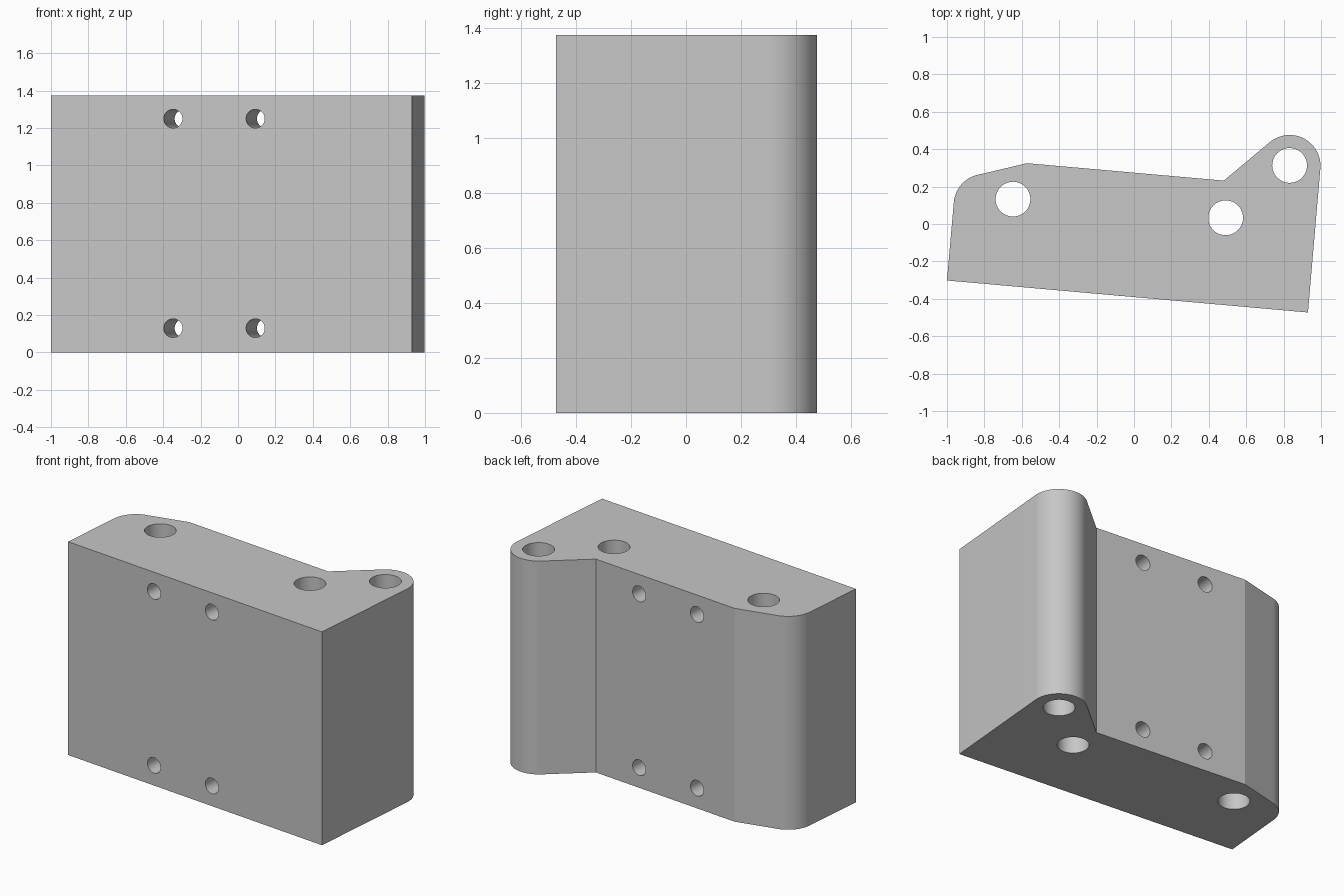
import bpy
import bmesh
from math import cos, sin, radians
from mathutils import Matrix, Vector

HEIGHT = 1.375
TILT = radians(-5.04)  # the block is turned slightly about the vertical

if "Cube" in bpy.data.objects:
    bpy.data.objects.remove(bpy.data.objects["Cube"])

grey = bpy.data.materials.new("plain grey")
grey.use_nodes = True
colour = (0.57, 0.57, 0.57, 1)
grey.diffuse_color = colour
grey.node_tree.nodes["Principled BSDF"].inputs["Base Color"].default_value = colour


def arc(cx, cy, r, start, end, steps=24):
    angles = [radians(start + (end - start) * i / steps) for i in range(steps + 1)]
    return [(cx + r * cos(a), cy + r * sin(a)) for a in angles]


def make_object(name, bm):
    bmesh.ops.recalc_face_normals(bm, faces=bm.faces[:])
    mesh = bpy.data.meshes.new(name)
    bm.to_mesh(mesh)
    bm.free()
    mesh.materials.append(grey)
    obj = bpy.data.objects.new(name, mesh)
    bpy.context.collection.objects.link(obj)
    return obj


def add_cylinder(bm, centre, radius, depth, rotation=Matrix()):
    bmesh.ops.create_cone(bm, cap_ends=True, segments=48, radius1=radius,
                          radius2=radius, depth=depth,
                          matrix=Matrix.Translation(centre) @ rotation)


# Body: outline with a rounded ear and a rounded corner, extruded upwards
outline = [(-1, -0.302), (0.93, -0.473)]
outline += arc(0.832, 0.311, 0.165, -5, 129.5)
outline += [(0.48, 0.232), (-0.572, 0.325)]
outline += arc(-0.799, 0.102, 0.165, 103, 175)

bm = bmesh.new()
base = bm.faces.new([bm.verts.new((x, y, 0)) for x, y in outline])
walls = bmesh.ops.extrude_face_region(bm, geom=[base], use_keep_orig=True)
top = [v for v in walls["geom"] if isinstance(v, bmesh.types.BMVert)]
bmesh.ops.translate(bm, verts=top, vec=(0, 0, HEIGHT))
body = make_object("bracket_block", bm)

# Hole cutters: three vertical bores and four cross bores square to the front
bm = bmesh.new()
for x, y in [(-0.647, 0.133), (0.49, 0.033), (0.832, 0.313)]:
    add_cylinder(bm, (x, y, HEIGHT / 2), 0.093, 2)

square_to_front = Matrix.Rotation(TILT, 4, "Z") @ Matrix.Rotation(radians(90), 4, "X")
for x in (-0.347, 0.093):
    front = Vector((x, -0.302 - 0.0886 * (x + 1), 0))
    for z in (0.13, 1.25):
        add_cylinder(bm, front + Vector((0.03, 0.34, z)), 0.05, 1.4, square_to_front)
cutter = make_object("hole_cutter", bm)
cutter.hide_render = True

# Drill the holes, then drop the cutter
drill = body.modifiers.new("drill", "BOOLEAN")
drill.operation = "DIFFERENCE"
drill.solver = "EXACT"
drill.object = cutter
bpy.ops.object.select_all(action="DESELECT")
body.select_set(True)
bpy.context.view_layer.objects.active = body
bpy.ops.object.modifier_apply(modifier=drill.name)
bpy.data.objects.remove(cutter)

# Smooth the curved walls and keep the corners crisp
bpy.ops.object.shade_smooth_by_angle(angle=radians(15))
